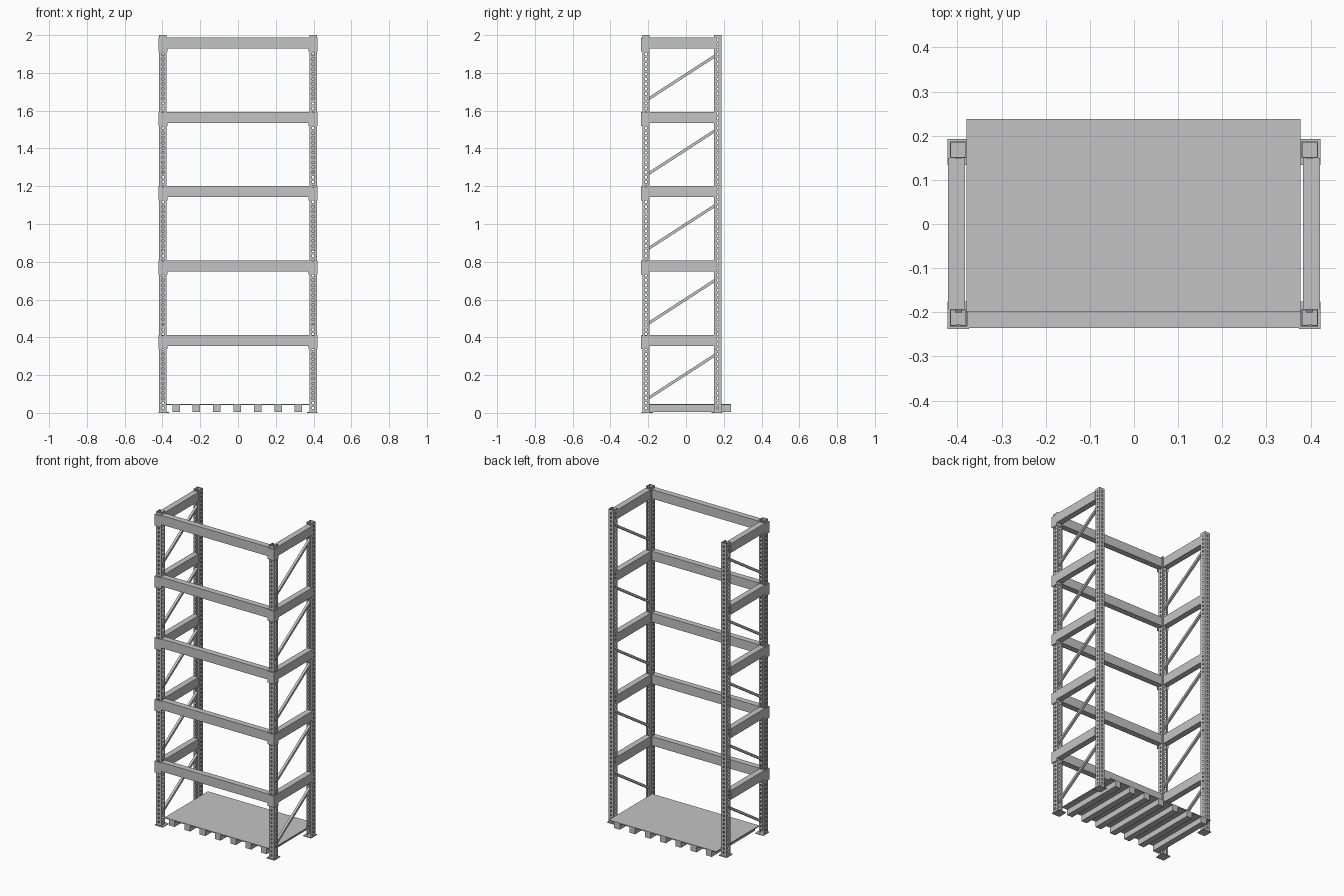
import bpy
import bmesh
import math

cube = bpy.data.objects.get("Cube")
if cube:
    bpy.data.objects.remove(cube)

steel = bpy.data.materials.new("light_grey_steel")
steel.use_nodes = True
GREY = (0.55, 0.55, 0.55, 1)
steel.diffuse_color = GREY
steel.node_tree.nodes["Principled BSDF"].inputs["Base Color"].default_value = GREY


def finish(name, bm, mirror=False, thickness=0):
    mesh = bpy.data.meshes.new(name)
    bm.to_mesh(mesh)
    bm.free()
    mesh.materials.append(steel)
    obj = bpy.data.objects.new(name, mesh)
    bpy.context.collection.objects.link(obj)
    if thickness:
        solid = obj.modifiers.new("Sheet", 'SOLIDIFY')
        solid.thickness = thickness
        solid.offset = -1
    if mirror:
        obj.modifiers.new("Mirror", 'MIRROR')
    return obj


def box(name, x, y, z, mirror=False):
    """Box between the given (low, high) ranges."""
    bm = bmesh.new()
    bmesh.ops.create_cube(bm, size=1)
    for v in bm.verts:
        v.co = [sum(r) / 2 + c * (r[1] - r[0]) for r, c in zip((x, y, z), v.co)]
    return finish(name, bm, mirror)


POST_X, HALF = 0.398, 0.019
POST_Y = {"front": -0.212, "back": 0.168}
LEVEL, PITCH = 0.413, 0.3935
HOLE, HOLE_PITCH = 0.005, 0.026

# Perforated channel posts: open to the inside, holes in all three walls
heights = [0]
for k in range(76):
    z = 0.02 + k * HOLE_PITCH
    heights += [z, z + 0.012]
heights.append(2)
half_profile = [(-0.009, -HALF), (-HALF, -HALF), (-HALF, -HOLE),
                (-HALF, HOLE), (-HALF, HALF), (-HOLE, HALF)]
profile = half_profile + [(-x, y) for x, y in reversed(half_profile)]

for end, cy in POST_Y.items():
    out = math.copysign(1, cy)
    bm = bmesh.new()
    rows = [[bm.verts.new((POST_X + x, cy + out * y, z)) for x, y in profile]
            for z in heights]
    for r in range(len(rows) - 1):
        for i in range(len(profile) - 1):
            if r % 2 and i % 3 == 2:
                continue
            a, b = rows[r], rows[r + 1]
            face = bm.faces.new((a[i], a[i + 1], b[i + 1], b[i]))
            if out > 0:
                face.normal_flip()
    finish(end + "_posts", bm, mirror=True, thickness=0.003)

# Foot plates
box("front_foot_plates", (0.366, 0.422), (-0.236, -0.176), (0, 0.005), True)
box("back_foot_plates", (0.366, 0.422), (0.134, 0.192), (0, 0.005), True)

for n in range(5):
    top = LEVEL + n * PITCH
    z = (top - 0.058, top)
    bracket_z = (top - 0.075, top - 0.003)
    # Beams across the front and along both sides
    box(f"front_beam_{n + 1}", (-0.378, 0.378), (-0.235, -0.197), z)
    box(f"side_beams_{n + 1}", (0.383, 0.421), (-0.194, 0.15), z, True)
    # Corner brackets wrapping the front posts
    box(f"front_brackets_{n + 1}", (0.374, 0.422), (-0.238, -0.232), bracket_z, True)
    box(f"side_brackets_{n + 1}", (0.417, 0.422), (-0.238, -0.194), bracket_z, True)

    # Diagonal braces, low at the front and high at the back
    low = 0.068 + n * 0.396
    bm = bmesh.new()
    corners = [(y, h + d) for y, h, ds in ((-0.2, low, (0, 0.018)),
                                           (0.152, low + 0.228, (0.018, 0)))
               for d in ds]
    face = bm.faces.new([bm.verts.new((0.39, y, h)) for y, h in (
        corners[0], corners[3], corners[2], corners[1])])
    new = bmesh.ops.extrude_face_region(bm, geom=[face])["geom"]
    bmesh.ops.translate(bm, vec=(0.015, 0, 0),
                        verts=[g for g in new if isinstance(g, bmesh.types.BMVert)])
    bmesh.ops.recalc_face_normals(bm, faces=bm.faces)
    finish(f"diagonal_braces_{n + 1}", bm, mirror=True)

# Floor deck on seven joists
box("floor_deck", (-0.379, 0.377), (-0.198, 0.238), (0.041, 0.047))
for n in range(7):
    x = -0.004 + (n - 3) * 0.108
    box(f"floor_joist_{n + 1}", (x - 0.02, x + 0.02), (-0.198, 0.238), (0.005, 0.041))
